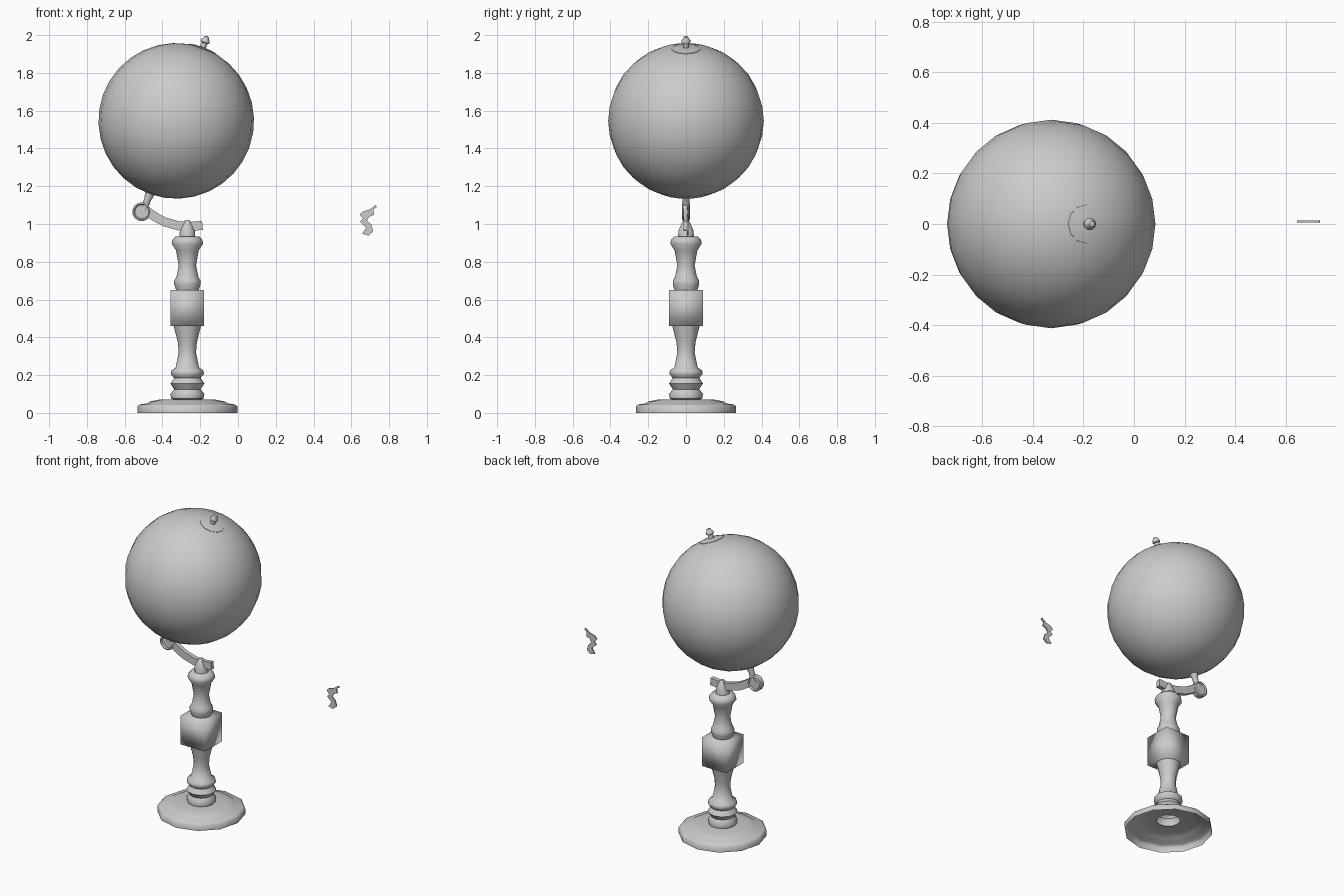
import bpy, bmesh, math
from mathutils import Matrix, Vector

cube = bpy.data.objects.get("Cube")
if cube:
    bpy.data.objects.remove(cube, do_unlink=True)

grey = bpy.data.materials.new("plain grey")
grey.use_nodes = True
GREY = (0.6, 0.6, 0.6, 1)
grey.diffuse_color = GREY
grey.node_tree.nodes["Principled BSDF"].inputs["Base Color"].default_value = GREY


def finish(name, bm, matrix=Matrix(), angle=40):
    """Turn a bmesh into a shaded grey object."""
    bmesh.ops.recalc_face_normals(bm, faces=bm.faces)
    mesh = bpy.data.meshes.new(name)
    bm.to_mesh(mesh)
    bm.free()
    mesh.transform(matrix)
    mesh.materials.append(grey)
    obj = bpy.data.objects.new(name, mesh)
    bpy.context.collection.objects.link(obj)
    bpy.ops.object.select_all(action='DESELECT')
    obj.select_set(True)
    bpy.context.view_layer.objects.active = obj
    bpy.ops.object.shade_smooth_by_angle(angle=math.radians(angle))
    return obj


def lathe(name, profile, matrix, steps=12, angle=40):
    """Spin (radius, height) points around the local z axis."""
    bm = bmesh.new()
    verts = [bm.verts.new((r, 0, z)) for r, z in profile]
    edges = [bm.edges.new(pair) for pair in zip(verts, verts[1:])]
    bmesh.ops.spin(bm, geom=verts + edges, cent=(0, 0, 0), axis=(0, 0, 1),
                   angle=math.tau, steps=steps, use_duplicate=False)
    bmesh.ops.remove_doubles(bm, verts=bm.verts, dist=0.0005)
    return finish(name, bm, matrix, angle)


post = Matrix.Translation((-0.268, 0, 0))
tilt = Matrix.Translation((-0.327, 0, 1.546)) @ Matrix.Rotation(math.radians(20), 4, 'Y')

# Hollow round foot
lathe("foot", [(0.265, 0), (0.265, 0.035), (0.25, 0.045), (0.215, 0.05),
               (0.2, 0.06), (0.15, 0.07), (0.07, 0.072)], post, angle=60)

# Turned column below and above the square block
lathe("lower_column", [(0.07, 0.07), (0.085, 0.075), (0.09, 0.1), (0.07, 0.125),
                       (0.09, 0.155), (0.07, 0.185), (0.088, 0.205), (0.085, 0.225),
                       (0.062, 0.24), (0.046, 0.32), (0.05, 0.37), (0.072, 0.46)],
      post, angle=60)
lathe("upper_column", [(0.06, 0.65), (0.07, 0.68), (0.07, 0.7), (0.058, 0.72),
                       (0.046, 0.78), (0.06, 0.86), (0.083, 0.895), (0.08, 0.915),
                       (0.062, 0.935), (0, 0.935)], post, angle=60)
lathe("arm_holder", [(0.042, 0.93), (0.04, 0.965), (0.02, 1.01), (0.012, 1.02), (0, 1.02)],
      post)

# Square block
bm = bmesh.new()
bmesh.ops.create_cube(bm, size=1)
finish("square_block", bm, post @ Matrix.Translation((0, 0, 0.555))
       @ Matrix.Diagonal((0.178, 0.178, 0.19, 1)), 120)

# Curved arm: rectangular bar swept along a short path
path = [(-0.51, 1.09), (-0.465, 1.055), (-0.425, 1.03), (-0.385, 1.01),
        (-0.31, 0.989), (-0.25, 0.987), (-0.188, 0.993)]
bm = bmesh.new()
rings = []
for i, (x, z) in enumerate(path):
    a, b = path[max(i - 1, 0)], path[min(i + 1, len(path) - 1)]
    along = Vector((b[0] - a[0], 0, b[1] - a[1])).normalized()
    up = Vector((-along.z, 0, along.x)) * 0.024
    side = Vector((0, 0.014, 0))
    rings.append([bm.verts.new(Vector((x, 0, z)) + up * u + side * s)
                  for u, s in ((1, 1), (1, -1), (-1, -1), (-1, 1))])
for a, b in zip(rings, rings[1:]):
    for i in range(4):
        j = (i + 1) % 4
        bm.faces.new((a[i], a[j], b[j], b[i]))
bm.faces.new(rings[0])
bm.faces.new(rings[-1])
finish("curved_arm", bm)

# Round pivot with recessed faces, and the stem it carries
pivot = Matrix.Translation((-0.51, 0, 1.065)) @ Matrix.Rotation(math.pi / 2, 4, 'X')
lathe("pivot_disc", [(0, -0.012), (0.036, -0.012), (0.042, -0.02), (0.05, -0.016),
                     (0.05, 0.016), (0.042, 0.02), (0.036, 0.012), (0, 0.012)], pivot, 16)
lathe("lower_stem", [(0.018, -0.5), (0.018, -0.44), (0.024, -0.42), (0.024, -0.4)], tilt)

# Tilted globe, its polar cap and finial
bm = bmesh.new()
bmesh.ops.create_uvsphere(bm, u_segments=24, v_segments=16, radius=0.412)
finish("globe", bm, tilt)
lathe("polar_cap", [(0.077, 0.398), (0.076, 0.407), (0.045, 0.413), (0, 0.416)], tilt)
lathe("finial", [(0.016, 0.41), (0.016, 0.438), (0.024, 0.442), (0.024, 0.452),
                 (0.015, 0.464), (0.012, 0.474), (0, 0.478)], tilt, 10)

# Small detached flat ornament
outline = [(0.73, 1.1), (0.735, 1.09), (0.716, 1.076), (0.721, 1.049), (0.695, 1.039),
           (0.684, 1.017), (0.706, 0.996), (0.716, 0.96), (0.69, 0.938), (0.658, 0.949),
           (0.679, 0.98), (0.647, 1.012), (0.663, 1.028), (0.645, 1.049), (0.658, 1.065),
           (0.695, 1.076)]
bm = bmesh.new()
face = bm.faces.new([bm.verts.new((x, 0.005, z)) for x, z in outline])
extruded = bmesh.ops.extrude_face_region(bm, geom=[face], use_keep_orig=True)
bmesh.ops.translate(bm, vec=(0, 0.009, 0),
                    verts=[v for v in extruded["geom"] if isinstance(v, bmesh.types.BMVert)])
finish("flat_ornament", bm)
